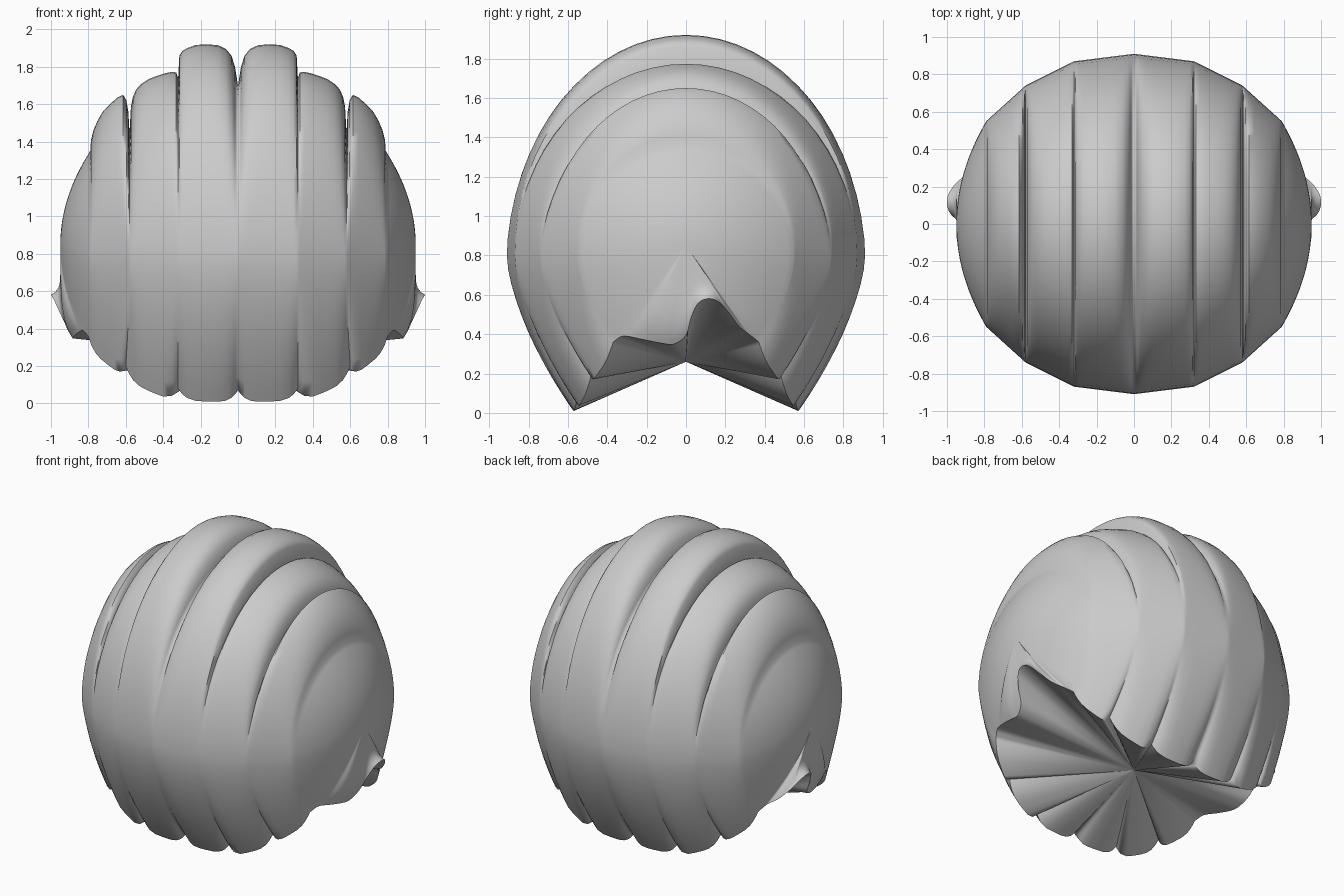
import bpy, bmesh, math
from mathutils import Vector

if "Cube" in bpy.data.objects:
    bpy.data.objects.remove(bpy.data.objects["Cube"])

APEX = Vector((0, 0, 0.26))   # point where the underside fans together
MID = 0.8                     # height of the widest line
ARC, LOW = 16, 10             # steps on quarter arc and on lower side


def lerp(a, b, t):
    return a + (b - a) * t


def smooth_path(pts, n):
    """Catmull-Rom through the points."""
    p = [Vector(q) for q in pts]
    p = [2 * p[0] - p[1]] + p + [2 * p[-1] - p[-2]]
    out = []
    for i in range(1, len(p) - 2):
        a, b, c, d = p[i - 1:i + 3]
        for k in range(n):
            t = k / n
            out.append(0.5 * (2 * b + (c - a) * t + (2 * a - 5 * b + 4 * c - d) * t * t
                              + (3 * b - a - 3 * c + d) * t ** 3))
    return out + [p[-2]]


def section(x, rim_x, half, top, cy, cz):
    """One rib line: front corner, up over the top, down to the back corner."""
    side = []
    for i in range(LOW + 1):
        s = 1 - i / LOW
        side.append(Vector((lerp(x, rim_x, s ** 2), half + (cy - half) * s ** 1.7, lerp(MID, cz, s))))
    for i in range(1, ARC + 1):
        a = math.pi / 2 * i / ARC
        side.append(Vector((x, half * math.cos(a), MID + (top - MID) * math.sin(a))))
    front = [Vector((v.x, -v.y, v.z)) for v in side]
    return front + side[-2::-1]


# seams between ribs: x, rim x, half depth, corner y, corner z
seams = [(0, 0, 0.91, 0.56, 0.07), (0.32, 0.32, 0.87, 0.55, 0.08),
         (0.58, 0.60, 0.74, 0.48, 0.20), (0.79, 0.80, 0.55, 0.37, 0.36)]
# crest height across each rib, and how far its lower lobe hangs
ribs = [([(0, 1.70), (.05, 1.80), (.11, 1.86), (.2, 1.895), (.33, 1.915), (.5, 1.92),
          (.7, 1.917), (.85, 1.90), (.93, 1.885), (.98, 1.86), (1, 1.74)], 0.065),
        ([(0, 1.74), (.04, 1.77), (.12, 1.773), (.28, 1.765), (.45, 1.75), (.6, 1.735),
          (.75, 1.71), (.86, 1.68), (.93, 1.64), (.97, 1.59), (1, 1.45)], 0.08),
        ([(0, 1.45), (.03, 1.56), (.08, 1.62), (.16, 1.65), (.3, 1.637), (.5, 1.60),
          (.68, 1.56), (.82, 1.51), (.92, 1.46), (.98, 1.41), (1, 1.35)], 0.07)]

bm = bmesh.new()


def skin(rows, closed=False):
    vs = [[bm.verts.new(p) for p in r] for r in rows]
    n = len(rows[0])
    for a, b in zip(vs, vs[1:]):
        for i in range(n if closed else n - 1):
            j = (i + 1) % n
            bm.faces.new((a[i], a[j], b[j], b[i]))


def fan(rim):
    vs = [bm.verts.new(p) for p in rim]
    tip = bm.verts.new(APEX)
    for a, b in zip(vs, vs[1:]):
        bm.faces.new((a, b, tip))


# ribs with their underside lobes
for (crest, hang), s0, s1 in zip(ribs, seams, seams[1:]):
    rows = []
    for u, top in crest:
        x, rx, half, cy, cz = (lerp(p, q, u) for p, q in zip(s0, s1))
        lobe = 1 - (2 * u - 1) ** 4
        rows.append(section(x, rx, half, top, cy + 0.015 * lobe, cz - hang * lobe))
    skin(rows)
    fan([r[0] for r in rows])
    fan([r[-1] for r in rows])

# side cap with a flared opening at its lower edge
arch = rows[-1]
rim = smooth_path([arch[-1], (.83, .32, .40), (.89, .27, .44), (.95, .22, .505), (.99, .165, .565),
                   (1.0, .11, .58), (.985, .06, .555), (.95, .025, .48), (.91, .0, .395),
                   (.885, -.06, .35), (.88, -.13, .355), (.86, -.23, .375), (.83, -.32, .39),
                   arch[0]], 5)
outline = arch + rim[1:-1]
rings = []
for k in range(21):
    rho = k / 20
    ring = []
    for p in outline:
        power = 2 + 8 * min(1, max(0, (p.x - 0.84) / 0.12))
        ring.append(Vector((0.95 + (p.x - 0.95) * rho ** power, p.y * rho, lerp(0.85, p.z, rho))))
    rings.append(ring)
skin(rings, closed=True)
fan(rim)

bmesh.ops.remove_doubles(bm, verts=bm.verts, dist=0.0005)
bmesh.ops.recalc_face_normals(bm, faces=bm.faces)
mesh = bpy.data.meshes.new("ribbed_cap")
bm.to_mesh(mesh)
bm.free()
cap = bpy.data.objects.new("ribbed_cap", mesh)
bpy.context.collection.objects.link(cap)
mirror = cap.modifiers.new("mirror", 'MIRROR')
mirror.use_axis[0] = True
mirror.merge_threshold = 0.0005

bpy.context.view_layer.objects.active = cap
cap.select_set(True)
bpy.ops.object.shade_smooth_by_angle(angle=math.radians(50))
